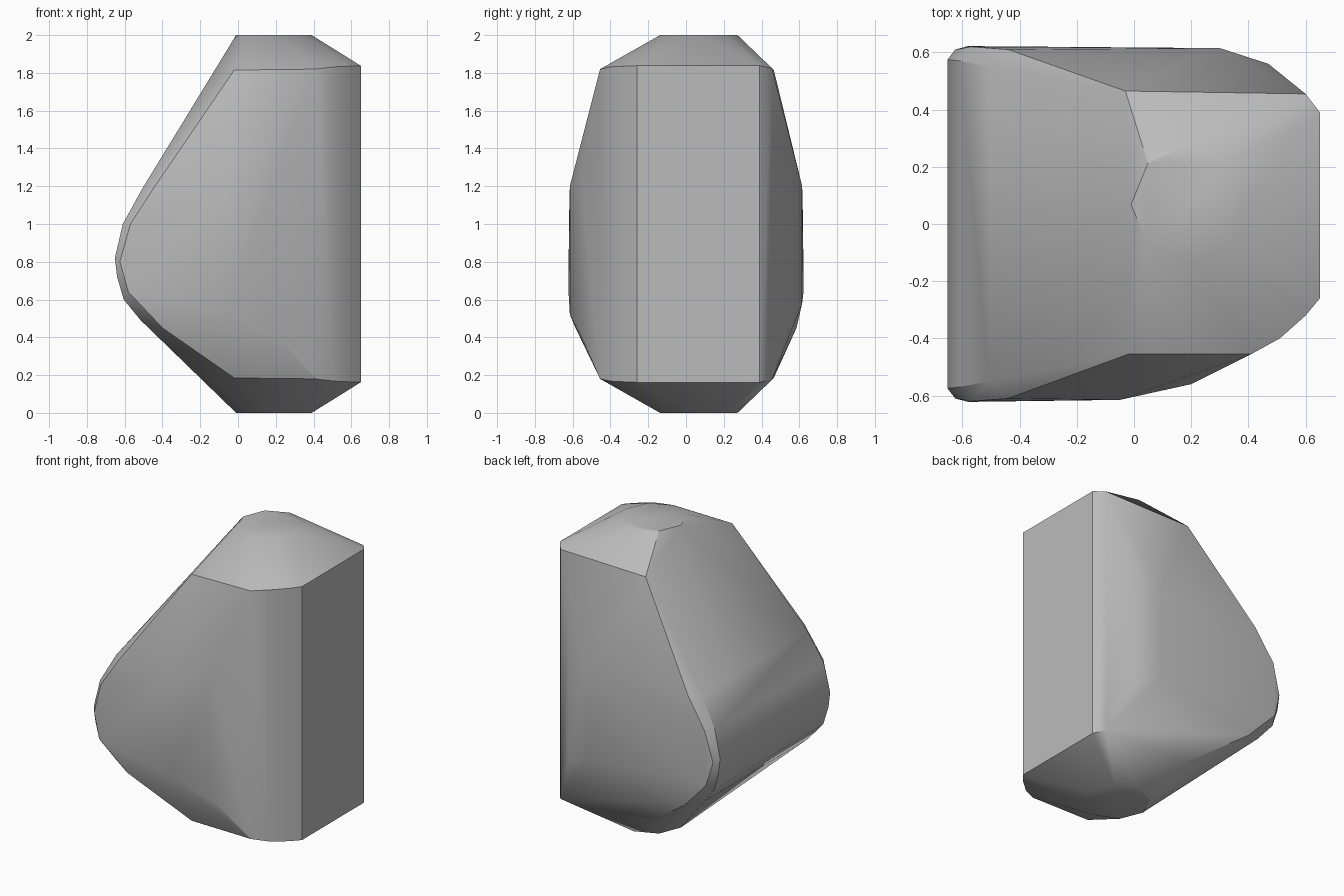
import bpy
import bmesh
from math import cos, sin, pi, radians

cube = bpy.data.objects.get("Cube")
if cube:
    bpy.data.objects.remove(cube, do_unlink=True)

stone = bpy.data.materials.new("stone grey")
stone.use_nodes = True
grey = (0.5, 0.5, 0.5, 1)
stone.diffuse_color = grey
stone.node_tree.nodes["Principled BSDF"].inputs["Base Color"].default_value = grey

TOP = 2
points = []


def both_ends(x, y, inset):
    """Place a corner near the top and its twin near the bottom."""
    points.extend([(x, y, TOP - inset), (x, y, inset)])


# Flat octagonal caps
for i in range(8):
    a = i * pi / 4
    both_ends(0.19 + 0.2 * cos(a), 0.068 + 0.205 * sin(a), 0)

# Shoulder rim, shared by top and bottom
rim = [(-0.02, -0.455, 0.185), (0.41, -0.455, 0.18), (0.51, -0.4, 0.168),
       (0.6, -0.32, 0.164), (0.65, -0.26, 0.162), (0.65, 0.39, 0.162),
       (0.6, 0.455, 0.175), (-0.03, 0.465, 0.185)]
for corner in rim:
    both_ends(*corner)

# Bulging front and back walls: x, y, upper height, lower height
walls = [(-0.05, -0.615, 1.2, 0.52), (0.2, -0.56, 1.25, 0.42),
         (0.3, 0.615, 1.2, 0.58), (0.47, 0.56, 1.3, 0.5)]
for x, y, high, low in walls:
    points.extend([(x, y, high), (x, y, low)])

# Rounded nose and its cheeks, mirrored front to back: x, half width, height
nose = [(-0.505, 0.55, 1.19), (-0.61, 0.57, 1.0), (-0.652, 0.575, 0.82),
        (-0.64, 0.575, 0.72), (-0.605, 0.57, 0.6), (-0.515, 0.54, 0.49)]
cheeks = [(-0.44, 0.61, 1.2), (-0.57, 0.62, 1.0), (-0.625, 0.61, 0.8),
          (-0.58, 0.622, 0.64), (-0.4, 0.585, 0.45)]
for x, half, z in nose + cheeks:
    points.extend([(x, -half, z), (x, half, z)])

# Wrap the corners in one faceted solid
bm = bmesh.new()
for p in points:
    bm.verts.new(p)
hull = bmesh.ops.convex_hull(bm, input=bm.verts[:])
bmesh.ops.delete(bm, geom=[v for v in bm.verts if not v.link_faces], context='VERTS')
bmesh.ops.dissolve_limit(bm, angle_limit=radians(1), verts=bm.verts[:], edges=bm.edges[:])
bmesh.ops.recalc_face_normals(bm, faces=bm.faces[:])

mesh = bpy.data.meshes.new("stone_body")
bm.to_mesh(mesh)
bm.free()
mesh.materials.append(stone)
body = bpy.data.objects.new("stone_body", mesh)
bpy.context.collection.objects.link(body)

# Soft facets with crisp main edges
bpy.ops.object.select_all(action='DESELECT')
body.select_set(True)
bpy.context.view_layer.objects.active = body
bpy.ops.object.shade_smooth_by_angle(angle=radians(30))
